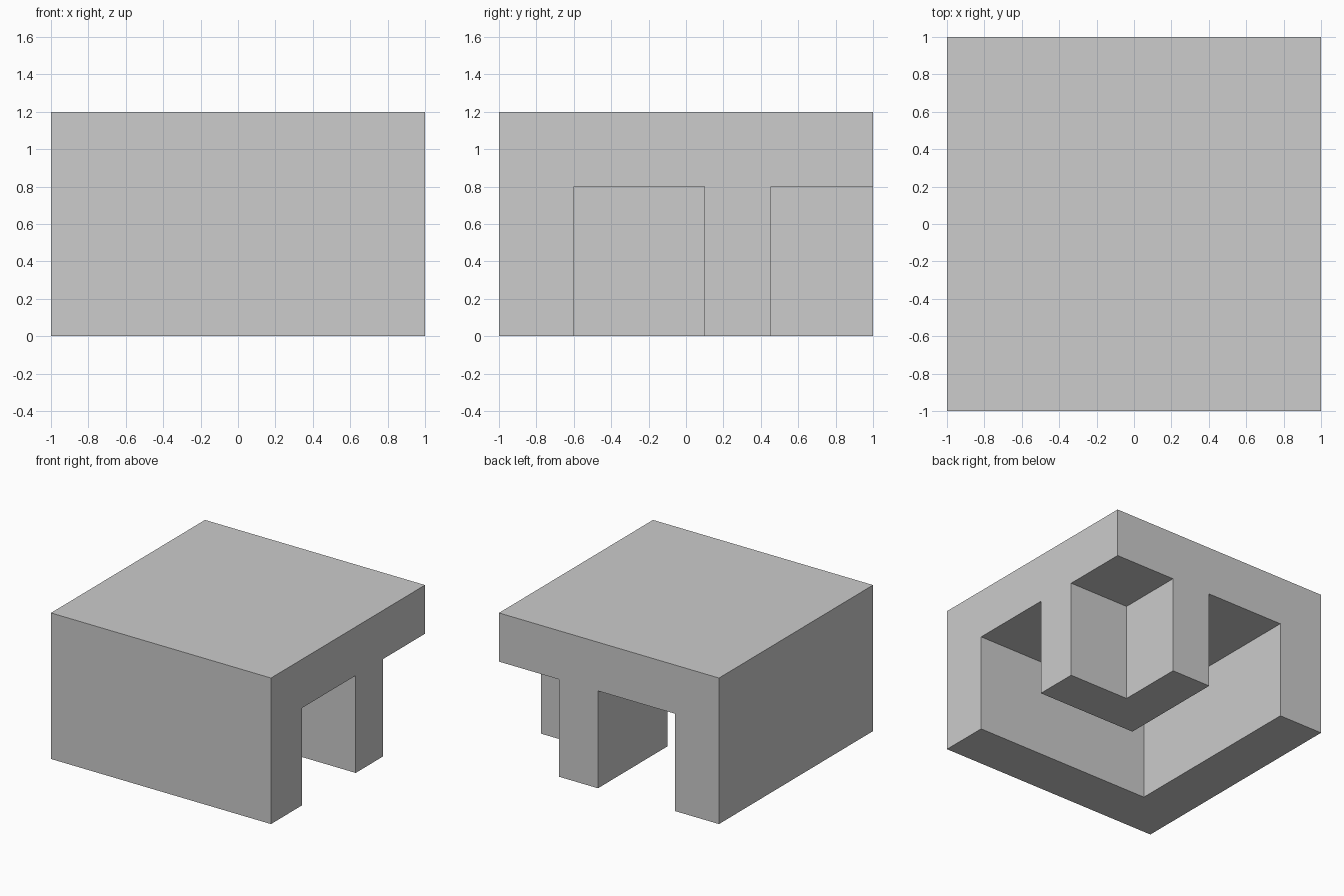
import bpy
import bmesh

if "Cube" in bpy.data.objects:
    bpy.data.objects.remove(bpy.data.objects["Cube"])

SIZE, HEIGHT, CEILING = 1.0, 1.2, 0.8   # half width, total height, slab underside
WALL = -0.6                             # inner face of the outer corner wall
IN, OUT = 0.10, 0.455                   # faces of the inner corner wall
OVER = 1.2                              # cutters reach past the block

grey = bpy.data.materials.new("light grey")
grey.diffuse_color = (0.604, 0.604, 0.604, 1)
grey.use_nodes = True
grey.node_tree.nodes["Principled BSDF"].inputs["Base Color"].default_value = grey.diffuse_color


def prism(name, outline, z0, z1):
    """Extrude a counter-clockwise outline from z0 to z1."""
    bm = bmesh.new()
    base = bm.faces.new([bm.verts.new((x, y, z0)) for x, y in outline])
    top = bmesh.ops.extrude_face_region(bm, geom=[base], use_keep_orig=True)["geom"]
    for v in top:
        if isinstance(v, bmesh.types.BMVert):
            v.co.z = z1
    bmesh.ops.recalc_face_normals(bm, faces=bm.faces)
    mesh = bpy.data.meshes.new(name)
    bm.to_mesh(mesh)
    bm.free()
    mesh.materials.append(grey)
    obj = bpy.data.objects.new(name, mesh)
    bpy.context.collection.objects.link(obj)
    return obj


def square(a, b):
    return [(a, a), (b, a), (b, b), (a, b)]


# Solid block: roof slab with its walls
block = prism("slab_with_corner_walls", square(-SIZE, SIZE), 0, HEIGHT)

# L-shaped passage between the walls, and the open notch at the back right corner
passage = prism("passage_cutter",
                [(WALL, WALL), (OVER, WALL), (OVER, IN), (IN, IN), (IN, OVER), (WALL, OVER)],
                -0.2, CEILING)
notch = prism("notch_cutter", square(OUT, OVER), -0.2, CEILING)

bpy.context.view_layer.objects.active = block
for cutter in (passage, notch):
    cutter.hide_render = True
    mod = block.modifiers.new(cutter.name, 'BOOLEAN')
    mod.operation = 'DIFFERENCE'
    mod.solver = 'EXACT'
    mod.object = cutter
    bpy.ops.object.modifier_apply(modifier=mod.name)
    bpy.data.objects.remove(cutter)
